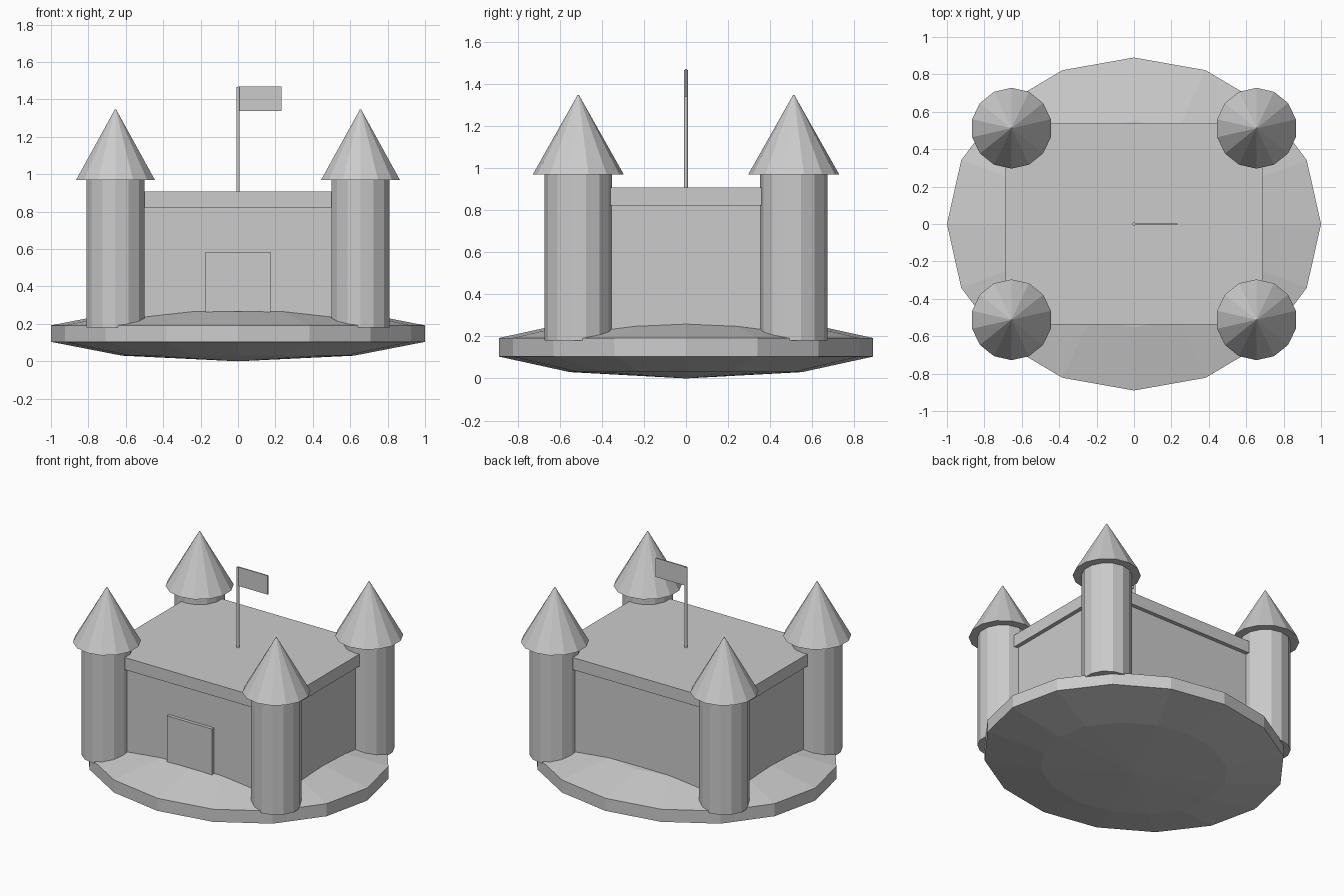
import bpy
import bmesh
import math

cube = bpy.data.objects.get("Cube")
if cube:
    bpy.data.objects.remove(cube, do_unlink=True)

STONE = (0.6, 0.6, 0.6, 1)
stone = bpy.data.materials.new("grey stone")
stone.use_nodes = True
stone.diffuse_color = STONE
stone.node_tree.nodes["Principled BSDF"].inputs["Base Color"].default_value = STONE


def finish(obj, name):
    obj.name = obj.data.name = name
    obj.data.materials.clear()
    obj.data.materials.append(stone)
    return obj


def box(name, x, y, z):
    """Box spanning the given (low, high) ranges."""
    bpy.ops.mesh.primitive_cube_add(size=1)
    obj = bpy.context.object
    for i, (low, high) in enumerate((x, y, z)):
        for v in obj.data.vertices:
            v.co[i] = high if v.co[i] > 0 else low
    return finish(obj, name)


def tube(name, x, y, z, r1, r2, sides):
    """Cylinder or cone between two heights."""
    low, high = z
    bpy.ops.mesh.primitive_cone_add(vertices=sides, radius1=r1, radius2=r2,
                                    depth=high - low,
                                    location=(x, y, (low + high) / 2))
    return finish(bpy.context.object, name)


# Oval mound: a lens with an upright rim, symmetric above and below
SIDES = 16
bm = bmesh.new()
rings = []
for r, z in ((0.62, 0.03), (1, 0.104), (1, 0.192), (0.62, 0.266)):
    rings.append([bm.verts.new((r * math.cos(a), 0.89 * r * math.sin(a), z))
                  for a in (math.tau * i / SIDES for i in range(SIDES))])
bottom = bm.verts.new((0, 0, 0))
top = bm.verts.new((0, 0, 0.295))
for i in range(SIDES):
    j = (i + 1) % SIDES
    for a, b in zip(rings, rings[1:]):
        bm.faces.new((a[i], a[j], b[j], b[i]))
    bm.faces.new((bottom, rings[0][j], rings[0][i]))
    bm.faces.new((top, rings[-1][i], rings[-1][j]))
mesh = bpy.data.meshes.new("mound")
bm.to_mesh(mesh)
bm.free()
mound = bpy.data.objects.new("mound", mesh)
bpy.context.collection.objects.link(mound)
finish(mound, "mound")

# Main hall, overhanging roof slab and door
box("hall_walls", (-0.66, 0.66), (-0.51, 0.51), (0.18, 0.83))
box("roof_slab", (-0.688, 0.688), (-0.537, 0.537), (0.822, 0.907))
box("front_door", (-0.175, 0.173), (-0.533, -0.49), (0.22, 0.585))

# Corner towers with pointed roofs
for side, x in (("left", 0.655), ("right", -0.655)):
    for end, y in (("front", -0.512), ("back", 0.512)):
        tube(f"{end}_{side}_tower", x, y, (0.18, 0.98), 0.16, 0.16, 14)
        tube(f"{end}_{side}_tower_roof", x, y, (0.97, 1.347), 0.216, 0.003, 14)

# Flag on its pole
tube("flag_pole", 0, 0, (0.88, 1.467), 0.009, 0.009, 12)
box("flag", (0, 0.232), (-0.004, 0.004), (1.338, 1.47))
